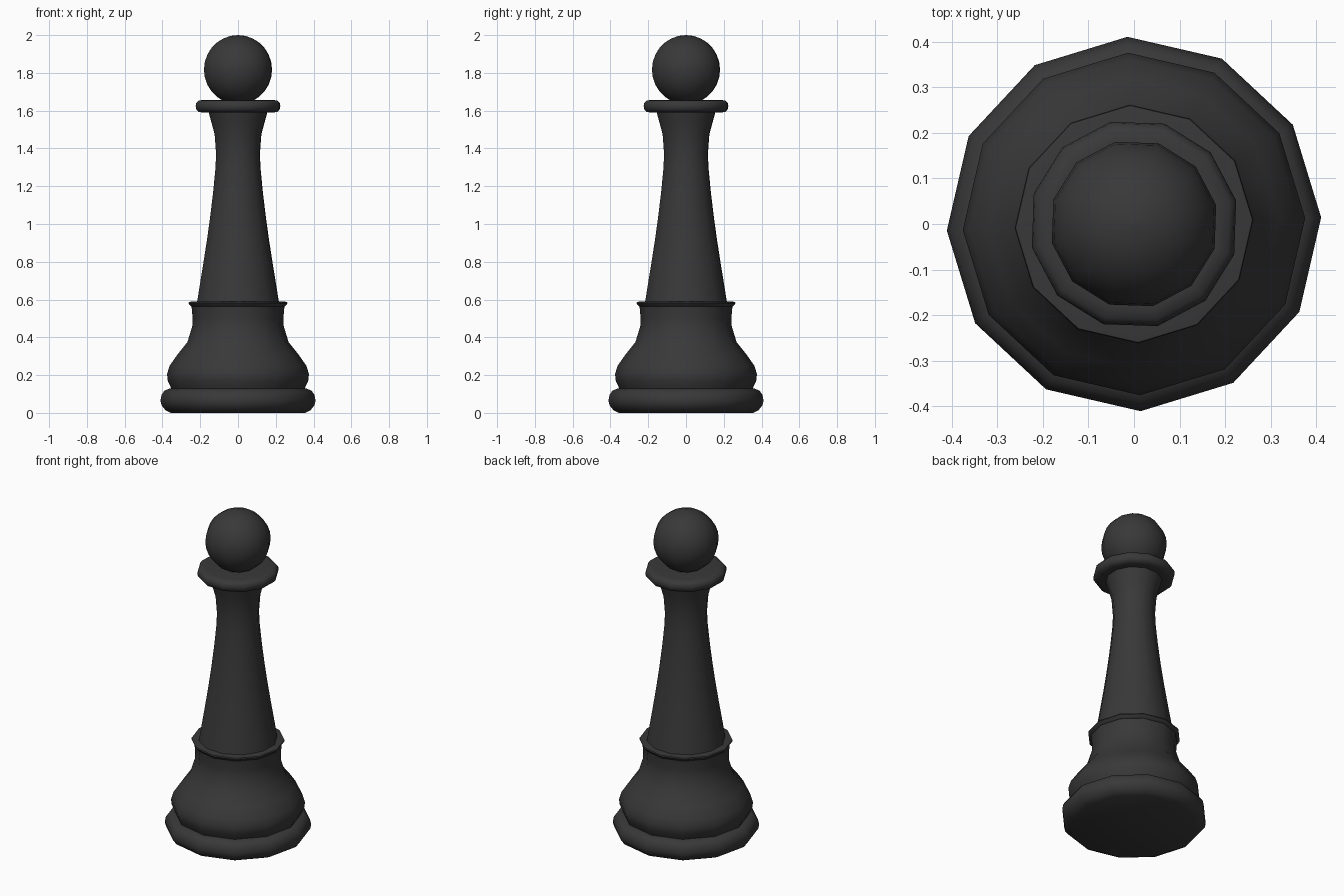
import bpy, math

if "Cube" in bpy.data.objects:
    bpy.data.objects.remove(bpy.data.objects["Cube"])

SIDES = 12

# One dark grey for the whole piece
dark = bpy.data.materials.new("dark_grey")
dark.diffuse_color = (0.04, 0.04, 0.04, 1)
dark.use_nodes = True
dark.node_tree.nodes["Principled BSDF"].inputs["Base Color"].default_value = dark.diffuse_color


def lathe(name, profile, turn):
    """Spin (radius, z) points, listed bottom to top, round the z axis and cap the ends."""
    verts, faces = [], []
    for r, z in profile:
        for i in range(SIDES):
            a = math.radians(turn + i * 360 / SIDES)
            verts.append((r * math.cos(a), r * math.sin(a), z))
    for k in range(len(profile) - 1):
        for i in range(SIDES):
            j = (i + 1) % SIDES
            a, b = k * SIDES, (k + 1) * SIDES
            faces.append((a + i, a + j, b + j, b + i))
    faces.append(tuple(reversed(range(SIDES))))
    faces.append(tuple(range(len(verts) - SIDES, len(verts))))
    mesh = bpy.data.meshes.new(name)
    mesh.from_pydata(verts, [], faces)
    mesh.materials.append(dark)
    obj = bpy.data.objects.new(name, mesh)
    bpy.context.collection.objects.link(obj)
    bpy.ops.object.select_all(action='DESELECT')
    obj.select_set(True)
    bpy.context.view_layer.objects.active = obj
    bpy.ops.object.shade_smooth_by_angle(angle=math.radians(45))
    return obj


# Rounded foot
lathe("base", [(0.355, 0), (0.385, 0.015), (0.405, 0.04), (0.411, 0.065),
               (0.405, 0.095), (0.39, 0.117), (0.365, 0.128), (0.33, 0.13)], 2)

# Bell-shaped lower body with a thin lip on top
lathe("lower_body", [(0.35, 0.12), (0.358, 0.14), (0.372, 0.17), (0.376, 0.205),
                     (0.362, 0.25), (0.32, 0.31), (0.268, 0.375), (0.242, 0.46),
                     (0.24, 0.5), (0.246, 0.562)], 2)
lathe("lip", [(0.245, 0.562), (0.252, 0.567), (0.262, 0.58), (0.26, 0.587), (0.24, 0.59)], 2)

# Tapered shaft flaring under the collar
lathe("shaft", [(0.225, 0.57), (0.207, 0.68), (0.187, 0.8), (0.168, 0.92),
                (0.151, 1.04), (0.135, 1.17), (0.123, 1.29), (0.119, 1.37),
                (0.127, 1.475), (0.145, 1.54), (0.162, 1.6)], 13)

# Collar disc
lathe("collar", [(0.19, 1.59), (0.215, 1.594), (0.227, 1.608), (0.23, 1.624),
                 (0.227, 1.64), (0.215, 1.653), (0.19, 1.657)], 13)

# Ball head
N = 14
R, CZ = 0.185, 1.817
ball = [(max(R * math.sin(math.pi * k / N), 0.001), CZ - R * 0.99 * math.cos(math.pi * k / N))
        for k in range(N + 1)]
lathe("head", ball, 13)
